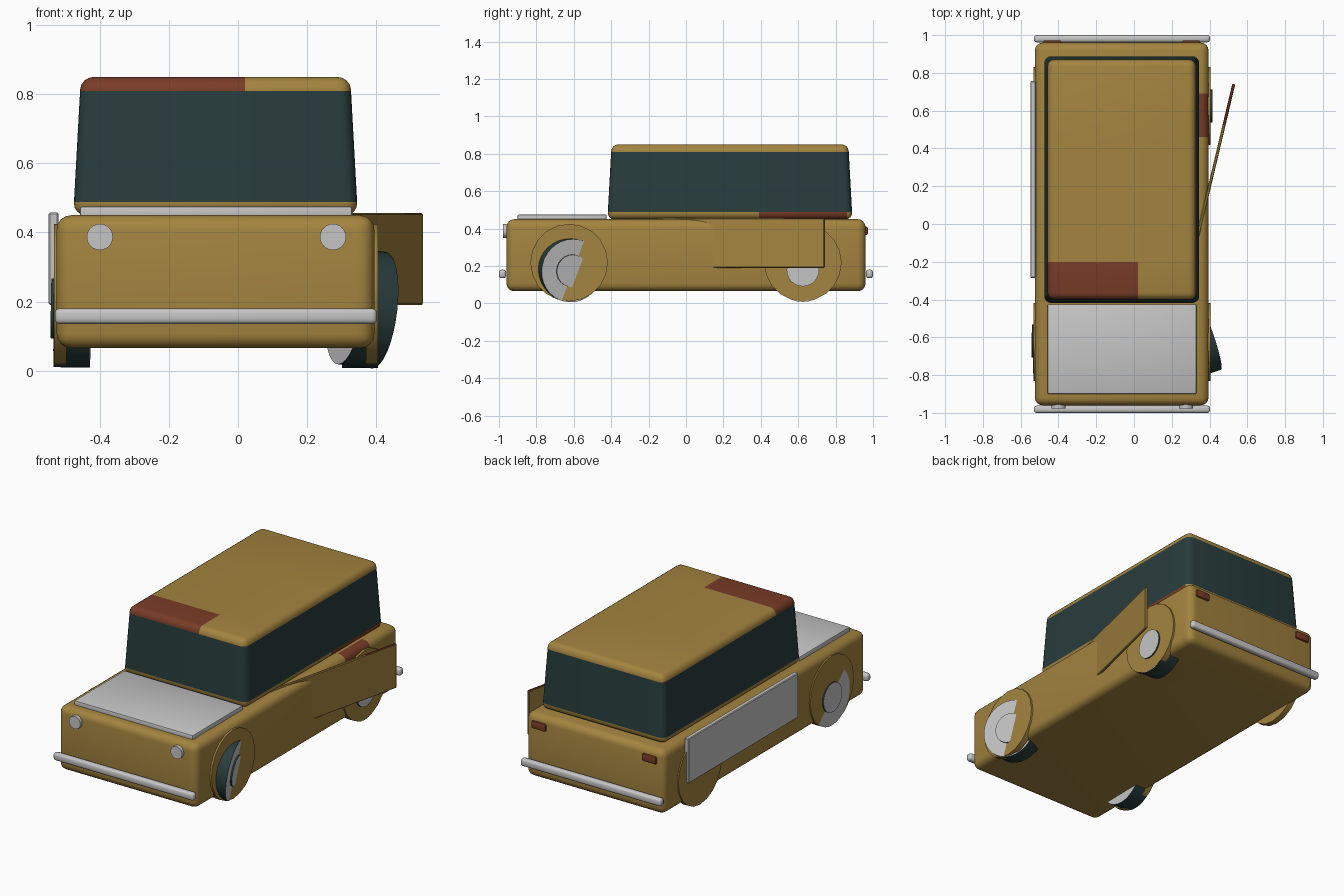
import bpy, bmesh
from math import atan2
from mathutils import Vector, Matrix

cube = bpy.data.objects.get("Cube")
if cube:
    bpy.data.objects.remove(cube, do_unlink=True)


def material(name, color):
    m = bpy.data.materials.new(name)
    m.use_nodes = True
    m.diffuse_color = (*color, 1)
    shader = m.node_tree.nodes["Principled BSDF"]
    shader.inputs["Base Color"].default_value = (*color, 1)
    shader.inputs["Roughness"].default_value = 0.7
    return m


GOLD = material("mustard_paint", (0.37, 0.23, 0.05))
GREY = material("bare_grey", (0.56, 0.56, 0.56))
DARK = material("dark_teal", (0.022, 0.046, 0.046))
RUST = material("rust_red", (0.19, 0.045, 0.02))


def finish(bm, name, mats, rule=None):
    """Turn a bmesh into an object, picking each face's material by a rule."""
    bm.normal_update()
    for f in bm.faces:
        f.material_index = rule(f.calc_center_median(), f.normal) if rule else 0
    mesh = bpy.data.meshes.new(name)
    bm.to_mesh(mesh)
    bm.free()
    for m in mats:
        mesh.materials.append(m)
    ob = bpy.data.objects.new(name, mesh)
    bpy.context.collection.objects.link(ob)
    bpy.ops.object.select_all(action="DESELECT")
    ob.select_set(True)
    bpy.context.view_layer.objects.active = ob
    bpy.ops.object.shade_smooth_by_angle(angle=0.6)
    return ob


def box(name, lo, hi, mats, bevel=0.0, segments=3, taper=0.0, cuts=(), rule=None):
    """Rounded box between two corners, optionally narrowed at the top and cut."""
    lo, hi = Vector(lo), Vector(hi)
    mid, size = (lo + hi) / 2, hi - lo
    bm = bmesh.new()
    bmesh.ops.create_cube(bm, size=1)
    for v in bm.verts:
        inset = taper if v.co.z > 0 else 0
        v.co = Vector((v.co.x * (size.x - 2 * inset),
                       v.co.y * (size.y - 2 * inset), v.co.z * size.z)) + mid
    if bevel:
        bmesh.ops.bevel(bm, geom=bm.edges[:], offset=bevel, segments=segments,
                        profile=0.5, affect="EDGES")
    for axis, value in cuts:
        normal = Vector((0, 0, 0))
        normal["xyz".index(axis)] = 1
        bmesh.ops.bisect_plane(bm, geom=bm.verts[:] + bm.edges[:] + bm.faces[:],
                               plane_co=normal * value, plane_no=normal)
    return finish(bm, name, mats, rule)


def disc(name, outer, axis, radius, depth, mats, sides=24, capped=False):
    """Cylinder whose outer cap is centred at a point and faces along an axis."""
    axis = Vector(axis).normalized()
    bm = bmesh.new()
    bmesh.ops.create_cone(bm, cap_ends=True, segments=sides, radius1=radius,
                          radius2=radius, depth=depth)
    turn = axis.to_track_quat("Z", "Y").to_matrix().to_4x4()
    place = Matrix.Translation(Vector(outer) - axis * depth / 2) @ turn
    bmesh.ops.transform(bm, matrix=place, verts=bm.verts)
    return finish(bm, name, mats,
                  (lambda c, n: int(abs(n.dot(axis)) > 0.9)) if capped else None)


# Body with a rust patch on the rear shoulder
box("body", (-0.525, -0.96, 0.065), (0.395, 0.96, 0.45), [GOLD, RUST], 0.042, 4,
    cuts=[("y", 0.46), ("y", 0.69), ("x", 0.34)],
    rule=lambda c, n: int(c.x > 0.34 and 0.46 < c.y < 0.69 and c.z > 0.41))


# Cabin: painted sill, dark glass band, painted roof with a rusted corner
def cabin_paint(c, n):
    if 0.488 < c.z < 0.81:
        return 1
    if c.z > 0.8 and c.x < 0.02 and c.y < -0.2:
        return 2
    if c.z < 0.488 and c.x > 0.3 and 0.39 < c.y < 0.86:
        return 2
    return 0


box("cabin", (-0.477, -0.42, 0.45), (0.347, 0.89, 0.85), [GOLD, DARK, RUST],
    0.036, 4, taper=0.022,
    cuts=[("z", 0.488), ("z", 0.81), ("x", 0.02), ("y", -0.2), ("y", 0.39), ("y", 0.86)],
    rule=cabin_paint)

# Hood panel
box("hood", (-0.458, -0.9, 0.44), (0.33, -0.425, 0.475), [GREY], 0.006, 2)

# Bumpers, lamps
for end, side in (("front", -1), ("rear", 1)):
    ys = sorted((side * 0.962, side * 1.0))
    box(end + "_bumper", (-0.53, ys[0], 0.135), (0.402, ys[1], 0.18), [GREY], 0.014, 3)
for label, x in (("right", -0.4), ("left", 0.275)):
    disc(label + "_headlight", (x, -0.978, 0.387), (0, -1, 0), 0.038, 0.04, [GREY])
for label, x in (("right", -0.432), ("left", 0.302)):
    box(label + "_tail_light", (x - 0.047, 0.94, 0.365), (x + 0.047, 0.972, 0.41),
        [RUST], 0.008, 2)

# Flat wheel arch discs on both flanks
for label, x, s in (("right", -0.532, -1), ("left", 0.406, 1)):
    for end, y in (("front", -0.625), ("rear", 0.625)):
        disc(f"{label}_{end}_arch", (x, y, 0.218), (s, 0, 0), 0.207, 0.035, [GOLD], 20)

# Wheels: dark treads and grey faces; one is knocked askew, one is missing
wheels = (
    ("left_front", (0.408, -0.61, 0.175), (0.94, 0.31, -0.116)),
    ("left_rear", (0.4055, 0.625, 0.178), (1, 0, 0)),
    ("right_front", (-0.532, -0.62, 0.18), (-1, 0.012, 0.012)),
)
for label, centre, axis in wheels:
    out = Vector(axis).normalized()
    disc(label + "_wheel", centre, axis, 0.17, 0.105, [DARK, GREY], 32, True)
    disc(label + "_hub", Vector(centre) + out * 0.009, axis, 0.087, 0.03,
         [DARK, GREY], 24, True)

# Closed grey door on the right flank
box("right_door", (-0.548, -0.285, 0.19), (-0.52, 0.757, 0.458), [GREY], 0.004, 1)

# Door on the left flank, swung open at the back, rusted along its top end
door = box("left_door", (-0.008, 0, 0.19), (0.008, 1.055, 0.456), [GOLD, RUST],
           0.004, 1, cuts=[("y", 0.83)],
           rule=lambda c, n: int(c.y > 0.83 and c.z > 0.45))
door.location = (0.285, -0.285, 0)
door.rotation_euler.z = -atan2(0.243, 1.025)
